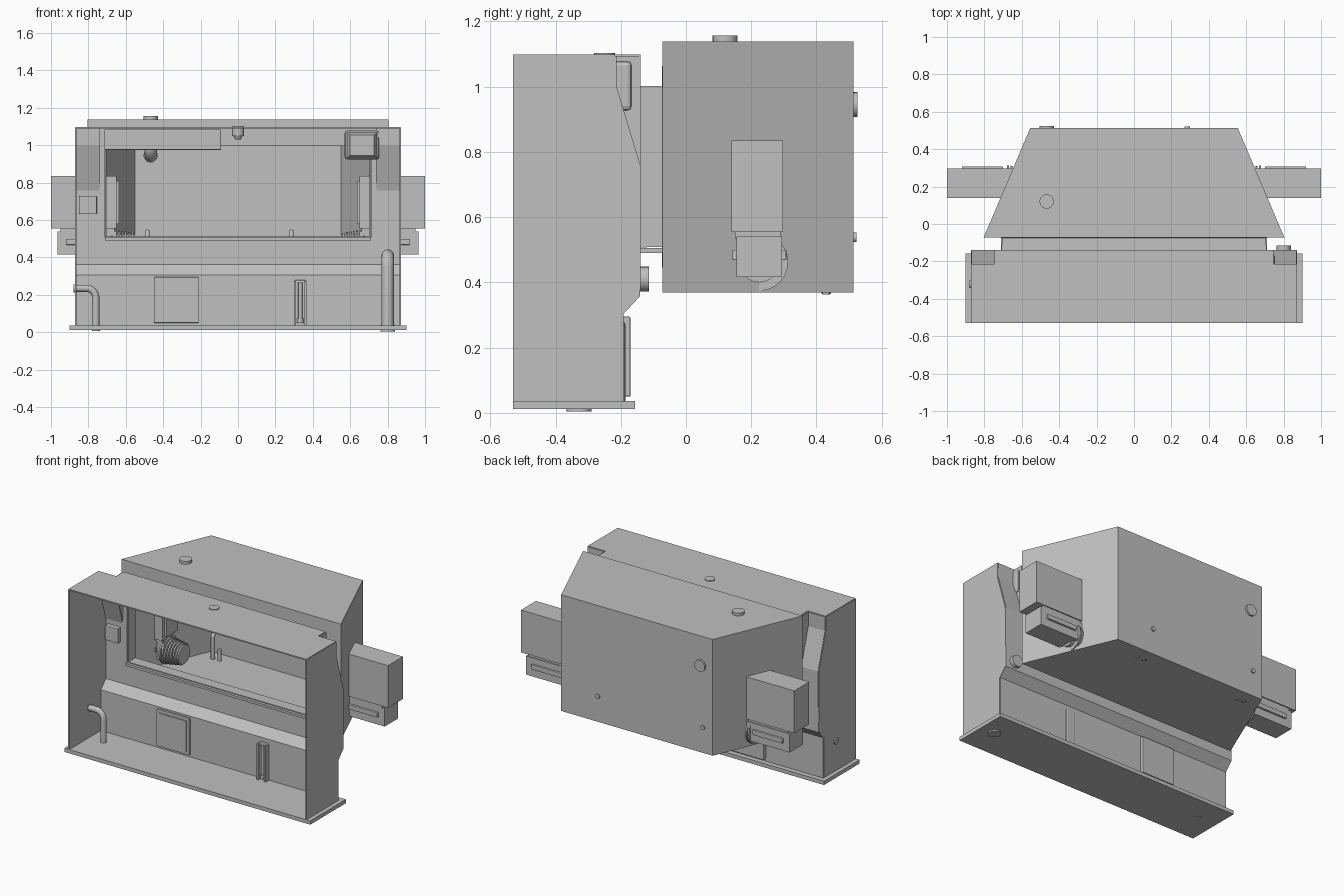
import bpy, bmesh, math
from mathutils import Vector

cube = bpy.data.objects.get("Cube")
if cube:
    bpy.data.objects.remove(cube, do_unlink=True)

grey = bpy.data.materials.new("plain grey")
grey.use_nodes = True
grey.diffuse_color = (0.53, 0.53, 0.53, 1)
grey.node_tree.nodes["Principled BSDF"].inputs["Base Color"].default_value = (0.53, 0.53, 0.53, 1)


def add(name, bm, thick=0):
    bmesh.ops.recalc_face_normals(bm, faces=bm.faces[:])
    me = bpy.data.meshes.new(name)
    bm.to_mesh(me)
    bm.free()
    me.materials.append(grey)
    ob = bpy.data.objects.new(name, me)
    bpy.context.collection.objects.link(ob)
    if thick:
        mod = ob.modifiers.new("sheet", "SOLIDIFY")
        mod.thickness = thick
        mod.offset = 0
    return ob


def box(name, x, y, z, bevel=0):
    bm = bmesh.new()
    bmesh.ops.create_cube(bm, size=1)
    for v in bm.verts:
        v.co = [(a[0] + a[1]) / 2 + c * (a[1] - a[0]) for a, c in zip((x, y, z), v.co)]
    ob = add(name, bm)
    if bevel:
        mod = ob.modifiers.new("edge", "BEVEL")
        mod.width = bevel
        mod.segments = 2
    return ob


def sheet(name, profile, x0, x1):
    """Bent sheet: a (y, z) line pulled along x."""
    bm = bmesh.new()
    rows = [[bm.verts.new((x, y, z)) for y, z in profile] for x in (x0, x1)]
    for i in range(len(profile) - 1):
        bm.faces.new((rows[0][i], rows[0][i + 1], rows[1][i + 1], rows[1][i]))
    return add(name, bm, 0.008)


def plate(name, outline, to_point, thick=0.008):
    """Flat sheet with any outline."""
    bm = bmesh.new()
    bm.faces.new([bm.verts.new(to_point(*p)) for p in outline])
    return add(name, bm, thick)


def cylinder(name, a, b, r, r2=None):
    a, b = Vector(a), Vector(b)
    bm = bmesh.new()
    bmesh.ops.create_cone(bm, cap_ends=True, segments=24, radius1=r,
                          radius2=r if r2 is None else r2, depth=(b - a).length)
    turn = Vector((0, 0, 1)).rotation_difference(b - a)
    for v in bm.verts:
        v.co = turn @ v.co + (a + b) / 2
    ob = add(name, bm)
    smooth(ob)
    return ob


def smooth(ob):
    bpy.ops.object.select_all(action="DESELECT")
    ob.select_set(True)
    bpy.context.view_layer.objects.active = ob
    bpy.ops.object.shade_smooth_by_angle(angle=math.radians(35))


def elbow(name, a, corner, b, r, bend):
    """Round pipe with one bend, and a collar on each end."""
    a, c, b = Vector(a), Vector(corner), Vector(b)
    u, w = (a - c).normalized(), (b - c).normalized()
    centre = c + (u + w) * bend
    pts = [a]
    for i in range(9):
        t = i / 8 * math.pi / 2
        pts.append(centre - w * bend * math.cos(t) - u * bend * math.sin(t))
    pts.append(b)
    cu = bpy.data.curves.new(name, "CURVE")
    cu.dimensions = "3D"
    cu.bevel_depth = r
    cu.bevel_resolution = 4
    cu.use_fill_caps = True
    sp = cu.splines.new("POLY")
    sp.points.add(len(pts) - 1)
    for p, q in zip(sp.points, pts):
        p.co = (*q, 1)
    cu.materials.append(grey)
    ob = bpy.data.objects.new(name, cu)
    bpy.context.collection.objects.link(ob)
    bpy.ops.object.select_all(action="DESELECT")
    ob.select_set(True)
    bpy.context.view_layer.objects.active = ob
    bpy.ops.object.convert(target="MESH")
    smooth(ob)
    for end, d in ((a, u), (b, w)):
        cylinder(name + "_collar", end - d * r, end, r * 1.12)


# Open-fronted cabinet: floor, roof, bent back wall, sides
box("base_plate", (-0.9, 0.9), (-0.53, -0.157), (0.012, 0.037))
sheet("lower_back_wall", [(-0.195, 0.03), (-0.195, 0.305), (-0.144, 0.36), (-0.144, 0.495)], -0.87, 0.87)
sheet("back_wall_header", [(-0.144, 1.0), (-0.144, 1.095)], -0.72, 0.72)
roof = [(-0.87, -0.53), (0.87, -0.53), (0.87, -0.217), (0.74, -0.217),
        (0.74, -0.14), (-0.74, -0.14), (-0.74, -0.217), (-0.87, -0.217)]
plate("roof", roof, lambda x, y: (x, y, 1.094))

notch = [(-0.144, 0.76), (-0.217, 1.0), (-0.217, 1.094)]
side = [(-0.53, 0.03), (-0.195, 0.03), (-0.195, 0.305), (-0.142, 0.36)] + notch + [(-0.53, 1.094)]
for s, n in ((1, "left"), (-1, "right")):
    plate(n + "_side_wall", side, lambda y, z: (s * 0.868, y, z))
    sheet(n + "_corner_wall", [(-0.144, 0.49)] + notch, s * 0.74, s * 0.868)
    plate(n + "_notch_cheek", notch + [(-0.144, 1.094)], lambda y, z: (s * 0.742, y, z))
    sheet(n + "_opening_jamb", [(-0.144, 0.49), (-0.144, 1.094)], s * 0.71, s * 0.744)

# Hollow tapered chamber with a neck into the cabinet
bm = bmesh.new()
rings = []
for y, hx, z0, z1 in ((0.511, 0.553, 0.372, 1.136), (-0.07, 0.801, 0.372, 1.136),
                      (-0.07, 0.705, 0.51, 1.0), (-0.144, 0.705, 0.51, 1.0)):
    rings.append([bm.verts.new(p) for p in ((-hx, y, z0), (hx, y, z0), (hx, y, z1), (-hx, y, z1))])
bm.faces.new(rings[0])
for p, q in zip(rings, rings[1:]):
    for i in range(4):
        j = (i + 1) % 4
        bm.faces.new((p[i], p[j], q[j], q[i]))
add("chamber_shell", bm, 0.008)
box("opening_sill", (-0.71, 0.71), (-0.16, -0.07), (0.49, 0.506))

# Side units: upper housing, lower housing, rails and ribbed nozzle
for s, n in ((1, "left"), (-1, "right")):
    def span(a, b):
        return tuple(sorted((s * a, s * b)))
    box(n + "_upper_housing", span(0.65, 1.0), (0.14, 0.297), (0.555, 0.835))
    box(n + "_housing_neck", span(0.66, 0.95), (0.15, 0.29), (0.535, 0.56))
    box(n + "_lower_housing", span(0.65, 0.965), (0.155, 0.295), (0.417, 0.54))
    box(n + "_inner_louvre", span(0.635, 0.66), (0.16, 0.28), (0.58, 0.81))
    for y in (0.15, 0.3):
        box(n + "_housing_rail", span(0.7, 0.92), (y - 0.008, y + 0.008), (0.468, 0.5), 0.004)
    for i in range(7):
        x = 0.56 + i * 0.018
        cylinder(n + "_nozzle_rib", (s * x, 0.225, 0.462), (s * (x + 0.01), 0.225, 0.462), 0.07 + 0.003 * i)
    cylinder(n + "_nozzle_core", (s * 0.55, 0.225, 0.462), (s * 0.7, 0.225, 0.462), 0.062)

# Pipes through the chamber
elbow("vent_pipe", (-0.467, 0.12, 1.157), (-0.467, 0.12, 0.945), (-0.467, 0.525, 0.945), 0.034, 0.06)
for x, n in ((-0.485, "right"), (0.285, "left")):
    elbow(n + "_feed_pipe", (x, 0.43, 0.365), (x, 0.43, 0.538), (x, 0.522, 0.538), 0.013, 0.025)
    cylinder(n + "_feed_stub", (x + 0.05, 0.43, 0.363), (x + 0.05, 0.43, 0.45), 0.012)

# Cabinet pipes
elbow("drain_pipe", (0.8, -0.328, 0.004), (0.8, -0.328, 0.41), (0.8, -0.114, 0.41), 0.034, 0.06)
elbow("inlet_pipe", (-0.76, -0.32, 0.008), (-0.76, -0.32, 0.235), (-0.88, -0.32, 0.235), 0.019, 0.05)
cylinder("roof_port", (0, -0.25, 1.05), (0, -0.25, 1.103), 0.032)
cylinder("roof_port_tip", (0, -0.25, 1.03), (0, -0.25, 1.05), 0.014, 0.025)

# Access hatch, level gauge, switch box
box("access_hatch", (-0.45, -0.21), (-0.21, -0.17), (0.05, 0.295), 0.004)
box("hatch_face", (-0.43, -0.23), (-0.216, -0.205), (0.07, 0.275))
box("gauge_back", (0.3, 0.365), (-0.212, -0.186), (0.027, 0.28), 0.008)
for x in (0.305, 0.36):
    box("gauge_rim", (x - 0.006, x + 0.006), (-0.235, -0.2), (0.03, 0.275))
cylinder("gauge_tube", (0.333, -0.218, 0.05), (0.333, -0.218, 0.265), 0.011)
cylinder("gauge_bulb", (0.333, -0.218, 0.05), (0.333, -0.218, 0.075), 0.017)
box("switch_box", (-0.85, -0.755), (-0.178, -0.144), (0.632, 0.73), 0.004)

# Strip lamp and flood lamp under the roof
box("strip_lamp", (-0.715, -0.09), (-0.23, -0.16), (0.975, 1.085), 0.006)
box("flood_lamp", (0.57, 0.755), (-0.23, -0.165), (0.925, 1.08), 0.015)
bm = bmesh.new()
bmesh.ops.create_cube(bm, size=1)
for v in bm.verts:
    k = 0.17 if v.co.y > 0 else 0.13
    v.co = (0.663 + v.co.x * k, -0.24 + v.co.y * 0.04, 1.0 + v.co.z * k * 0.85)
add("flood_lamp_lens", bm)
